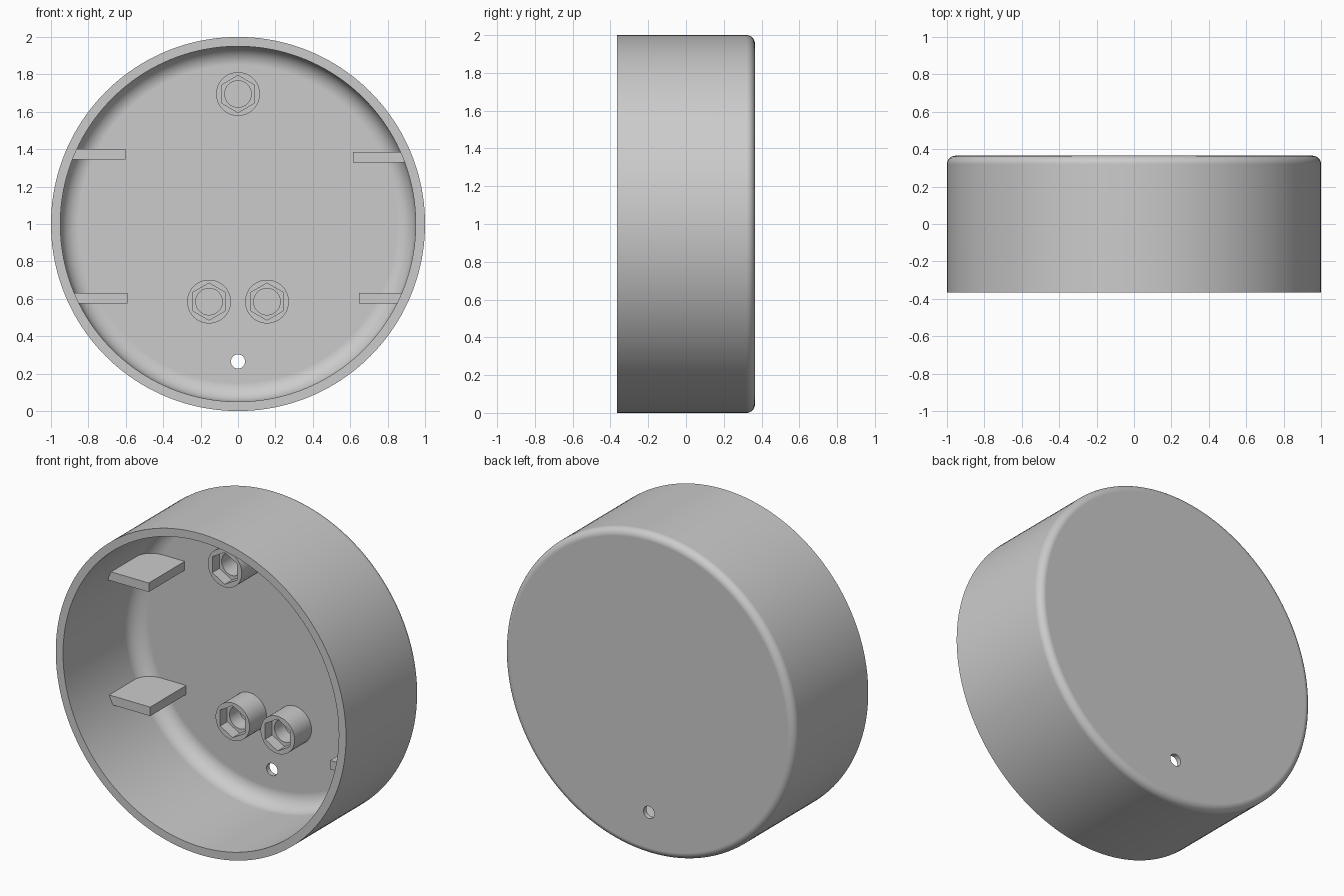
import bpy, bmesh
from math import sin, cos, pi, radians

cube = bpy.data.objects.get("Cube")
if cube:
    bpy.data.objects.remove(cube)

grey = bpy.data.materials.new("plain_grey")
grey.use_nodes = True
colour = (0.6, 0.6, 0.6, 1)
grey.diffuse_color = colour
grey.node_tree.nodes["Principled BSDF"].inputs["Base Color"].default_value = colour

FRONT, FLOOR, BACK = -0.365, 0.335, 0.365
SINK = 0.345  # fittings end inside the floor slab


def lathe(name, profile, sides, x=0, z=0):
    """Solid of (radius, y) rings around a y-parallel axis, capped at both ends."""
    bm = bmesh.new()
    rings = []
    for r, y in profile:
        angles = [pi / 2 + 2 * pi * i / sides for i in range(sides)]
        rings.append([bm.verts.new((x + r * cos(a), y, z + r * sin(a))) for a in angles])
    for a, b in zip(rings, rings[1:]):
        for i in range(sides):
            j = (i + 1) % sides
            bm.faces.new((a[i], a[j], b[j], b[i]))
    bm.faces.new(rings[0])
    bm.faces.new(rings[-1])
    return finish(name, bm)


def finish(name, bm):
    bmesh.ops.recalc_face_normals(bm, faces=bm.faces)
    mesh = bpy.data.meshes.new(name)
    bm.to_mesh(mesh)
    bm.free()
    mesh.materials.append(grey)
    obj = bpy.data.objects.new(name, mesh)
    bpy.context.collection.objects.link(obj)
    return obj


def activate(obj):
    bpy.ops.object.select_all(action='DESELECT')
    obj.select_set(True)
    bpy.context.view_layer.objects.active = obj


def cut(obj, cutter):
    mod = obj.modifiers.new("cut", 'BOOLEAN')
    mod.operation = 'DIFFERENCE'
    mod.solver = 'EXACT'
    mod.object = cutter
    activate(obj)
    bpy.ops.object.modifier_apply(modifier=mod.name)
    bpy.data.objects.remove(cutter)


def smooth(obj):
    activate(obj)
    bpy.ops.object.shade_smooth_by_angle(angle=radians(30))
    mod = obj.modifiers.new("flat_floor_normals", 'WEIGHTED_NORMAL')
    mod.keep_sharp = True


def fillet(r, y, radius, steps=10):
    """Quarter arc from the flat end to the wall."""
    turns = [pi / 2 * i / steps for i in range(steps + 1)]
    return [(r + radius * sin(t), y + radius * cos(t)) for t in turns]


# Round cup with rounded inner and outer back edges
inner = fillet(0.85, FLOOR - 0.1, 0.1)
outer = fillet(0.955, BACK - 0.045, 0.045)
profile = inner + [(0.95, FRONT), (1, FRONT)] + outer[::-1]
cup = lathe("cup", profile, 160, z=1)
cut(cup, lathe("drain_cutter", [(0.038, 0.2), (0.038, 0.5)], 32, z=0.265))
smooth(cup)

# Screw posts with a hexagonal nut pocket and a round bore
for name, x, z, front in (("top_post", 0, 1.695, -0.13),
                          ("lower_right_post", -0.155, 0.585, 0.168),
                          ("lower_left_post", 0.155, 0.585, 0.168)):
    post = lathe(name, [(0.117, front), (0.117, SINK)], 48, x, z)
    cut(post, lathe("nut_cutter", [(0.099, front - 0.1), (0.099, front + 0.07)], 6, x, z))
    cut(post, lathe("bore_cutter", [(0.071, front), (0.071, 0.5)], 40, x, z))
    smooth(post)

# Flat support shelves reaching in from the wall
for name, side, tip, z in (("upper_right_shelf", -1, 0.602, 1.372),
                           ("upper_left_shelf", 1, 0.615, 1.358),
                           ("lower_right_shelf", -1, 0.592, 0.602),
                           ("lower_left_shelf", 1, 0.648, 0.602)):
    bm = bmesh.new()
    bmesh.ops.create_cube(bm, size=1)
    root, start = 0.888, -0.018
    bmesh.ops.scale(bm, vec=(root - tip, SINK - start, 0.056), verts=bm.verts)
    bmesh.ops.translate(bm, vec=(side * (root + tip) / 2, (SINK + start) / 2, z), verts=bm.verts)
    finish(name, bm)
